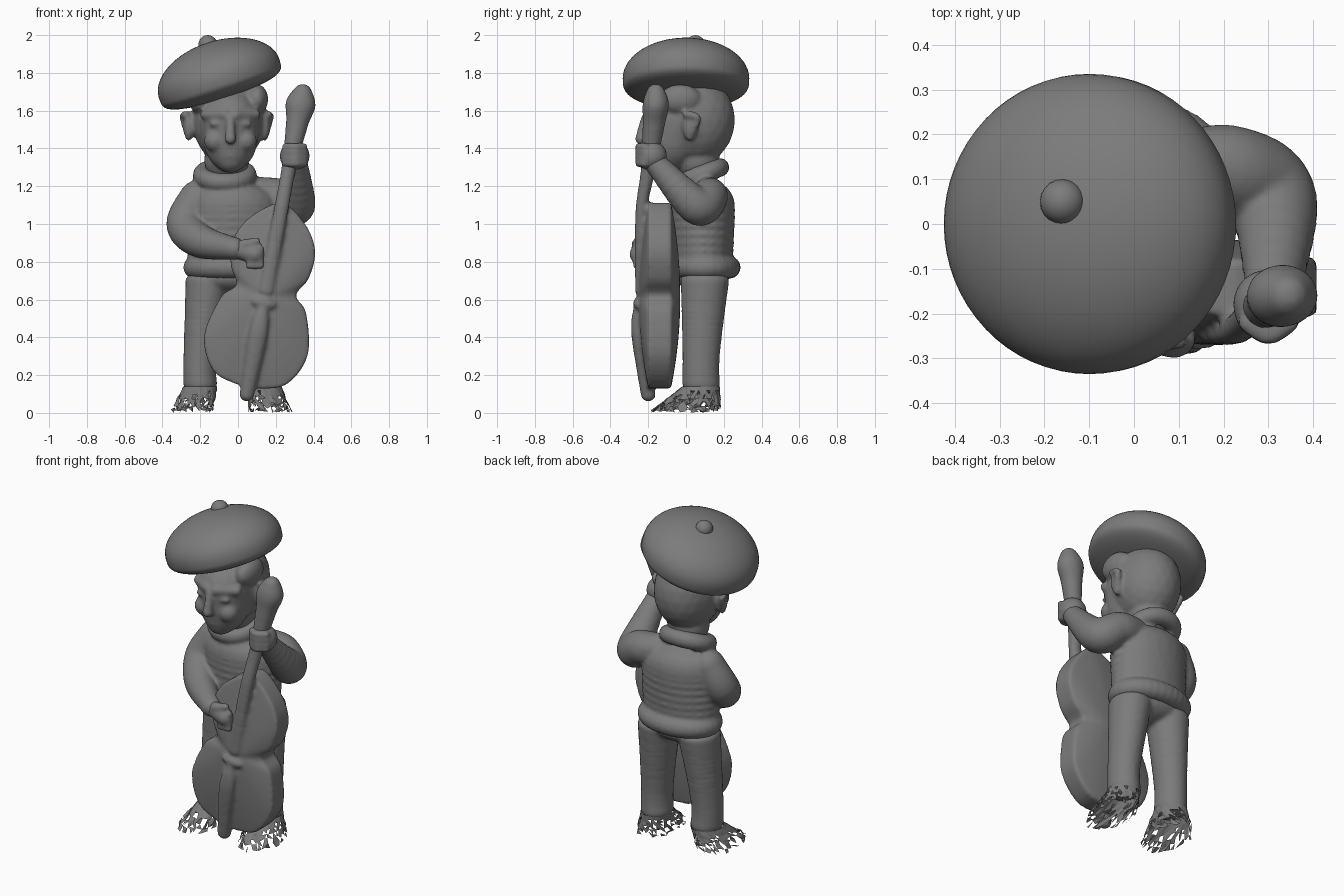
import bpy, bmesh, math, random
from mathutils import Vector

random.seed(4)
cube = bpy.data.objects.get("Cube")
if cube:
    bpy.data.objects.remove(cube)

colour = (.2, .2, .2, 1)
grey = bpy.data.materials.new("plain grey")
grey.use_nodes = True
grey.diffuse_color = colour
grey.node_tree.nodes["Principled BSDF"].inputs["Base Color"].default_value = colour

# Unit ball, copied for every rounded form
bm = bmesh.new()
bmesh.ops.create_icosphere(bm, subdivisions=3, radius=1)
bm.verts.index_update()
ball_points = [tuple(vert.co) for vert in bm.verts]
ball_faces = [[vert.index for vert in face.verts] for face in bm.faces]
bm.free()


def spline(points, steps, closed=False):
    """Smooth run of values through the given points."""
    known = [Vector(point) for point in points]
    count = len(known)

    def pick(index):
        return known[index % count] if closed else known[max(0, min(count - 1, index))]

    run = []
    for index in range(count if closed else count - 1):
        before, start, end, after = (pick(index + shift) for shift in (-1, 0, 1, 2))
        leave, arrive = (end - before) / 2, (after - start) / 2
        for step in range(steps):
            t = step / steps
            ease = t * t * (3 - 2 * t)
            run.append(start + (end - start) * ease
                       + leave * (t * (1 - t) ** 2) - arrive * (t * t * (1 - t)))
    return run if closed else run + [known[-1]]


def circle(count):
    """Cosine and sine pairs around a full turn."""
    angles = [math.tau * index / count for index in range(count)]
    return [(math.cos(angle), math.sin(angle)) for angle in angles]


class Part:
    """Collects the forms of one part and turns them into an object."""

    def __init__(self):
        self.points, self.faces = [], []

    def add(self, points, faces):
        base = len(self.points)
        self.points.extend(points)
        self.faces.extend([base + index for index in face] for face in faces)

    def blob(self, centre, radii):
        """One ellipsoid; a single radius makes a ball."""
        if isinstance(radii, float):
            radii = (radii, radii, radii)
        self.add([[middle + radius * value for middle, radius, value in zip(centre, radii, point)]
                  for point in ball_points], ball_faces)

    def limb(self, *points, steps=8):
        """Row of overlapping ellipsoids: x, y, z and one or three radii each."""
        full = [point if len(point) == 6 else (*point, point[-1], point[-1]) for point in points]
        for value in spline(full, steps):
            self.blob(value[:3], value[3:])

    def roll(self, centre, width, depth, thick, tilt):
        """Padded ring, such as a collar or hem."""
        for cosine, sine in circle(32):
            offset = Vector((width * cosine, depth * sine, tilt * sine))
            self.blob(Vector(centre) + offset, thick)

    def loft(self, rings):
        """Skin a list of equal point rings and cap both ends."""
        count = len(rings[0])
        points = [point for ring in rings for point in ring]
        faces = [list(range(count))[::-1], list(range(len(points) - count, len(points)))]
        for start in range(0, len(points) - count, count):
            for index in range(count):
                low, next_low = start + index, start + (index + 1) % count
                faces.append([low, next_low, next_low + count, low + count])
        self.add(points, faces)

    def finish(self, name, fused=True):
        """Make the smooth object, melting its forms together when asked."""
        mesh = bpy.data.meshes.new(name)
        mesh.from_pydata(self.points, [], self.faces)
        mesh.materials.append(grey)
        mesh.shade_smooth()
        part = bpy.data.objects.new(name, mesh)
        bpy.context.collection.objects.link(part)
        if fused:
            fuse = part.modifiers.new("fuse", "REMESH")
            fuse.mode = "VOXEL"
            fuse.voxel_size = .011
            fuse.use_smooth_shade = True
            soften = part.modifiers.new("soften", "SMOOTH")
            soften.factor = .5
            soften.iterations = 4
        return part


# Beret: a dome over a flatter underside, tipped down over the right ear
beret = Part()
rings = []
for index in range(1, 32):
    angle = math.pi * (index / 32 - .5)
    radius, rise = .335 * math.cos(angle), math.sin(angle)
    height = .2 * rise if rise > 0 else -.11 * math.sqrt(-rise)
    rings.append([(radius * cosine, radius * sine, height) for cosine, sine in circle(64)])
beret.loft(rings)
hat = beret.finish("beret", fused=False)
hat.location = (-.1, 0, 1.77)
hat.rotation_euler.y = math.radians(-18)

nub = Part()
nub.blob((-.16, .05, 1.95), .05)
nub.finish("beret_nub", fused=False)

# Head: skull, face and neck
head = Part()
head.blob((-.05, .04, 1.55), (.19, .22, .24))
head.limb((-.04, -.06, 1.55, .16), (-.04, -.07, 1.43, .14), (-.04, -.11, 1.35, .08))
head.limb((-.04, -.22, 1.56, .02), (-.04, -.24, 1.45, .03))
head.blob((-.04, -.17, 1.36), (.05, .03, .02))
head.blob((-.06, .06, 1.34), .12)
# Brows, eyes, cheeks, ears and hair on both sides
for side in (-1, 1):
    def beside(offset):
        return side * offset - .04

    head.limb((beside(.03), -.2, 1.58, .03), (beside(.13), -.14, 1.58, .03))
    head.blob((beside(.07), -.19, 1.53), (.04, .02, .02))
    head.blob((beside(.08), -.15, 1.44), .06)
    ear = side * .2 - .06
    head.blob((ear, .02, 1.52), (.03, .04, .08))
    head.limb((ear + side * .02, 0, 1.58, .02), (ear + side * .03, .06, 1.56, .02),
              (ear, .02, 1.46, .02))
    head.blob((side * .15 - .05, -.03, 1.66), (.06, .11, .08))
head.finish("head")

# Sweater: trunk, rolled collar, padded hem and both sleeves
sweater = Part()
sweater.limb((-.03, .09, .8, .24, .16, .08), (-.03, .09, 1.1, .24, .17, .08),
             (-.05, .09, 1.18, .17, .12, .06))
sweater.roll((-.07, .08, 1.26), .12, .1, .05, .04)
sweater.roll((-.03, .1, .77), .2, .13, .06, 0)
sweater.limb((-.22, .09, 1.14, .09), (-.28, .05, 1, .1), (-.2, -.08, .91, .09),
             (-.02, -.23, .87, .06))
sweater.limb((.12, .12, 1.16, .09), (.22, .12, 1.14, .1), (.31, .05, 1.1, .1),
             (.31, -.16, 1.32, .06))
sweater.finish("sweater")

# Hands: one palm against the strings, one fist round the neck
palm = Part()
palm.limb((-.02, -.23, .87, .05), (.09, -.25, .84, .05))
palm.limb((.03, -.26, .89, .03), (.1, -.26, .91, .02))
fist = Part()
fist.blob((.3, -.18, 1.36), .08)
for finger in range(4):
    drop = .03 * finger
    palm.limb((.06, -.26, .87 - drop, .02), (.12, -.26, .87 - drop, .02))
    fist.limb((.35, -.22, 1.41 - drop, .02), (.3, -.25, 1.41 - drop, .02),
              (.25, -.22, 1.41 - drop, .02))
palm.finish("right_hand")
fist.finish("left_hand")

# Trousers, then broken, flaking shoes flaring out below each leg
trousers = Part()
trousers.blob((-.03, .09, .72), (.23, .14, .09))
for side, foot in (("right", -.2), ("left", .14)):
    trousers.limb((foot * .8, .1, .7, .12, .13, .05), (foot, .08, .3, .09, .1, .05),
                  (foot, .08, .15, .09, .1, .05), steps=16)
    shoe = Part()
    ankle, sole = Vector((foot, .08, .14)), Vector((foot * 1.2, 0, .01))
    grid = []
    for row in range(7):
        flare = row / 6
        ring = []
        for cosine, sine in circle(34):
            shake = Vector([random.uniform(-.01, .01) * flare for axis in "xyz"])
            reach = Vector(((.09 + .02 * flare) * cosine, (.1 + .08 * flare) * sine, 0))
            ring.append(ankle.lerp(sole, flare) + shake + reach)
        grid.append(ring)
    for row, (upper, lower) in enumerate(zip(grid, grid[1:])):
        for index in range(len(upper)):
            first, second = upper[index - 1], upper[index]
            third, fourth = lower[index], lower[index - 1]
            for corners in ((first, fourth, third), (first, third, second)):
                if random.random() > .1 * row:
                    shoe.add(corners, [range(3)])
    shoe.finish(side + "_shoe", fused=False)
trousers.finish("trousers")

# Cello body: mirrored outline with an arched front and back
cello = Part()
half = [(.04, 1.06), (.16, .96), (.22, .84), (.21, .7), (.16, .6), (.23, .52),
        (.28, .3), (.2, .13), (.06, .08)]
mirrored = [(-across, along) for across, along in reversed(half)]
outline = spline(half + mirrored, 5, closed=True)
centre = Vector((0, .56))
rings = []
layers = 16
for index in range(layers):
    angle = math.pi * (index + .5) / layers
    face = -1 if index < layers / 2 else 1
    depth = face * (.06 + .05 * math.cos(angle) ** 2) - .14
    flat = [centre.lerp(point, math.sin(angle)) for point in outline]
    rings.append([(point.x, depth, point.y) for point in flat])
cello.loft(rings)
# Fingerboard, neck and scroll, then bridge and tailpiece
cello.limb((0, -.25, .6, .04, .02, .03), (0, -.24, 1, .04, .03, .03), (0, -.2, 1.25, .04),
           (0, -.17, 1.5, .06), (0, -.16, 1.6, .08, .07, .05), (0, -.16, 1.66, .05), steps=16)
cello.blob((0, -.25, .53), (.07, .03, .03))
cello.limb((0, -.25, .5, .03), (0, -.26, .36, .05, .03, .03), (0, -.2, .04, .04), steps=16)
instrument = cello.finish("cello")
instrument.location = (.04, 0, .06)
instrument.rotation_euler.y = math.radians(10.5)
